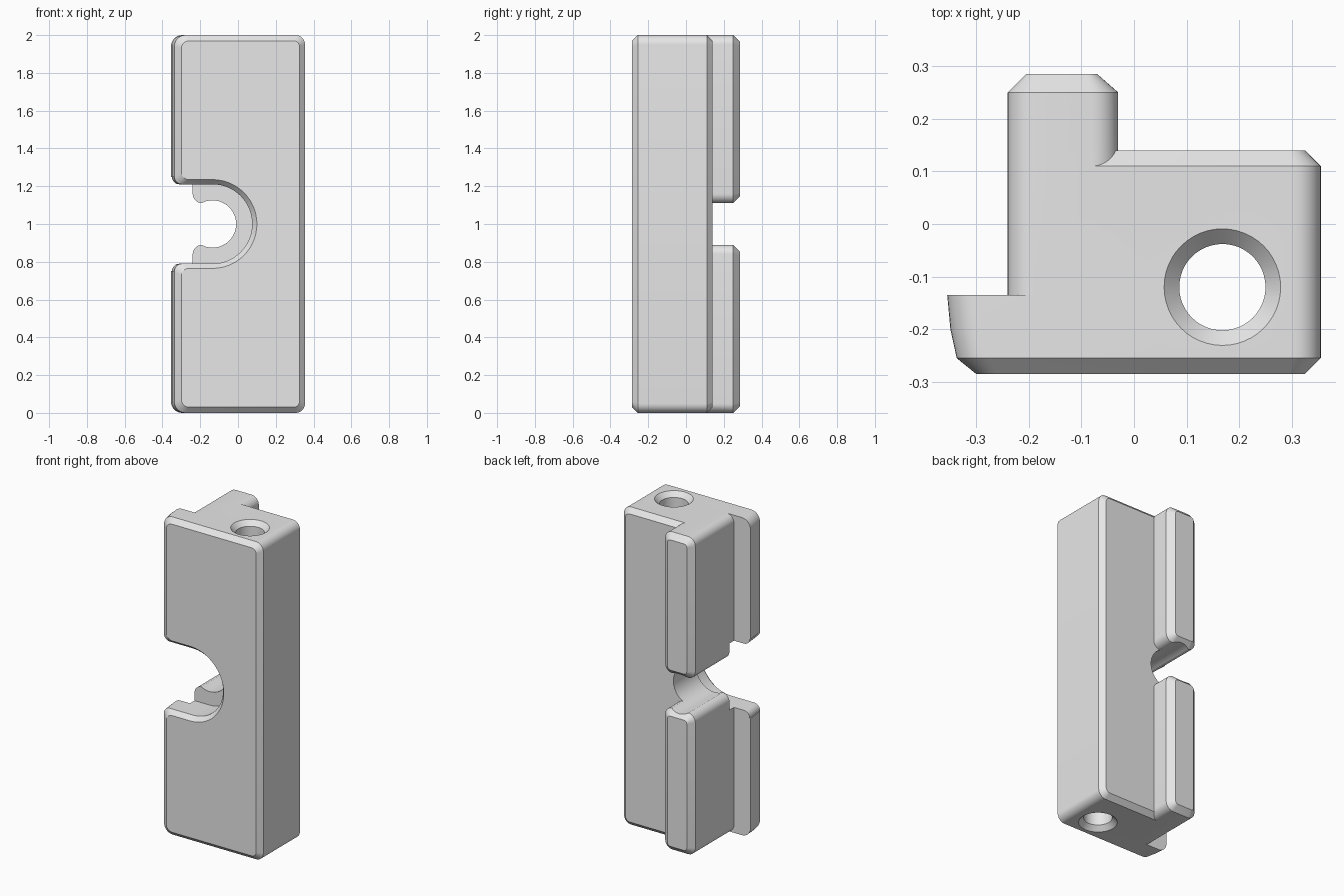
import bpy, bmesh
from math import sin, cos, pi

if "Cube" in bpy.data.objects:
    bpy.data.objects.remove(bpy.data.objects["Cube"], do_unlink=True)

grey = bpy.data.materials.new("plain_grey")
grey.use_nodes = True
grey.diffuse_color = (0.8, 0.8, 0.8, 1)
grey.node_tree.nodes["Principled BSDF"].inputs["Base Color"].default_value = (0.8, 0.8, 0.8, 1)


def arc(cx, cz, r, a0, a1, n=8):
    return [(cx + r * cos(a0 + (a1 - a0) * i / n), cz + r * sin(a0 + (a1 - a0) * i / n))
            for i in range(n + 1)]


def rounded(x0, x1, z0, z1, rl, rr):
    """Rounded rectangle with separate left and right corner radii."""
    return (arc(x1 - rr, z1 - rr, rr, 0, pi / 2) + arc(x0 + rl, z1 - rl, rl, pi / 2, pi)
            + arc(x0 + rl, z0 + rl, rl, pi, 1.5 * pi) + arc(x1 - rr, z0 + rr, rr, 1.5 * pi, 2 * pi))


def loft(name, layers):
    """Skin matching x-z outlines stacked along y."""
    bm = bmesh.new()
    rings = [[bm.verts.new((x, y, z)) for x, z in pts] for y, pts in layers]
    n = len(rings[0])
    for a, b in zip(rings, rings[1:]):
        for i in range(n):
            j = (i + 1) % n
            bm.faces.new((a[i], a[j], b[j], b[i]))
    bm.faces.new(rings[0])
    bm.faces.new(rings[-1])
    bmesh.ops.remove_doubles(bm, verts=bm.verts, dist=1e-5)
    bmesh.ops.recalc_face_normals(bm, faces=bm.faces)
    mesh = bpy.data.meshes.new(name)
    bm.to_mesh(mesh)
    bm.free()
    mesh.materials.append(grey)
    ob = bpy.data.objects.new(name, mesh)
    bpy.context.collection.objects.link(ob)
    return ob


def combine(target, other, operation):
    mod = target.modifiers.new(operation.lower(), 'BOOLEAN')
    mod.operation, mod.solver, mod.object = operation, 'EXACT', other
    bpy.context.view_layer.objects.active = target
    bpy.ops.object.modifier_apply(modifier=mod.name)
    bpy.data.objects.remove(other, do_unlink=True)


# Front plate with bevelled face and bowed left edge
block = loft("clamp_block", [
    (-.285, rounded(-.30, .325, .03, 1.97, .04, .03)),
    (-.255, rounded(-.337, .355, 0, 2, .06, .05)),
    (-.2, rounded(-.349, .355, 0, 2, .06, .05)),
    (-.135, rounded(-.355, .355, 0, 2, .06, .05))])

# Main body behind the plate
combine(block, loft("main_body", [
    (-.135, rounded(-.14, .355, 0, 2, 0, .05)),
    (.11, rounded(-.14, .355, 0, 2, 0, .05)),
    (.14, rounded(-.14, .325, .03, 1.97, 0, .03))]), 'UNION')

# Upper and lower rear tongues
for z0, z1 in ((0, .89), (1.11, 2)):
    combine(block, loft("tongue", [
        (-.135, rounded(-.24, -.03, z0, z1, .05, .05)),
        (.25, rounded(-.24, -.03, z0, z1, .05, .05)),
        (.285, rounded(-.205, -.07, z0 + .035, z1 - .035, .02, .02))]), 'UNION')


def slot(r, left):
    """Open-ended round slot whose mouth flares at the left edge."""
    f = .04
    top = [(-.6, r + f)] + [(left + f - f * cos(a), r + f - f * sin(a))
                            for a in (i * pi / 12 for i in range(7))]
    half = top + arc(-.135, 0, r, pi / 2, 0, 16)
    return [(x, 1 + z) for x, z in half + [(x, -z) for x, z in half[-2::-1]]]


# Front pocket and the smaller through hole
combine(block, loft("pocket_cutter", [
    (-.315, slot(.26, -.28)), (-.285, slot(.235, -.30)),
    (-.255, slot(.21, -.337)), (-.09, slot(.21, -.355))]), 'DIFFERENCE')
circle = arc(-.135, 1, .125, 0, 2 * pi, 48)[:-1]
combine(block, loft("hole_cutter", [(-.4, circle), (.4, circle)]), 'DIFFERENCE')

# Vertical screw hole, countersunk at both ends
ring = lambda r: arc(.168, .12, r, 0, 2 * pi, 48)[:-1]
screw = loft("screw_cutter", [(-.02, ring(.13)), (.03, ring(.082)),
                              (1.97, ring(.082)), (2.02, ring(.13))])
for v in screw.data.vertices:
    v.co = (v.co.x, -v.co.z, v.co.y)
screw.data.flip_normals()
bm = bmesh.new()
bm.from_mesh(screw.data)
bmesh.ops.recalc_face_normals(bm, faces=bm.faces)
bm.to_mesh(screw.data)
bm.free()
combine(block, screw, 'DIFFERENCE')

# Smooth the rounded edges, keep the bevels crisp
bpy.ops.object.select_all(action='DESELECT')
block.select_set(True)
bpy.context.view_layer.objects.active = block
bpy.ops.object.shade_smooth_by_angle(angle=pi / 7)
